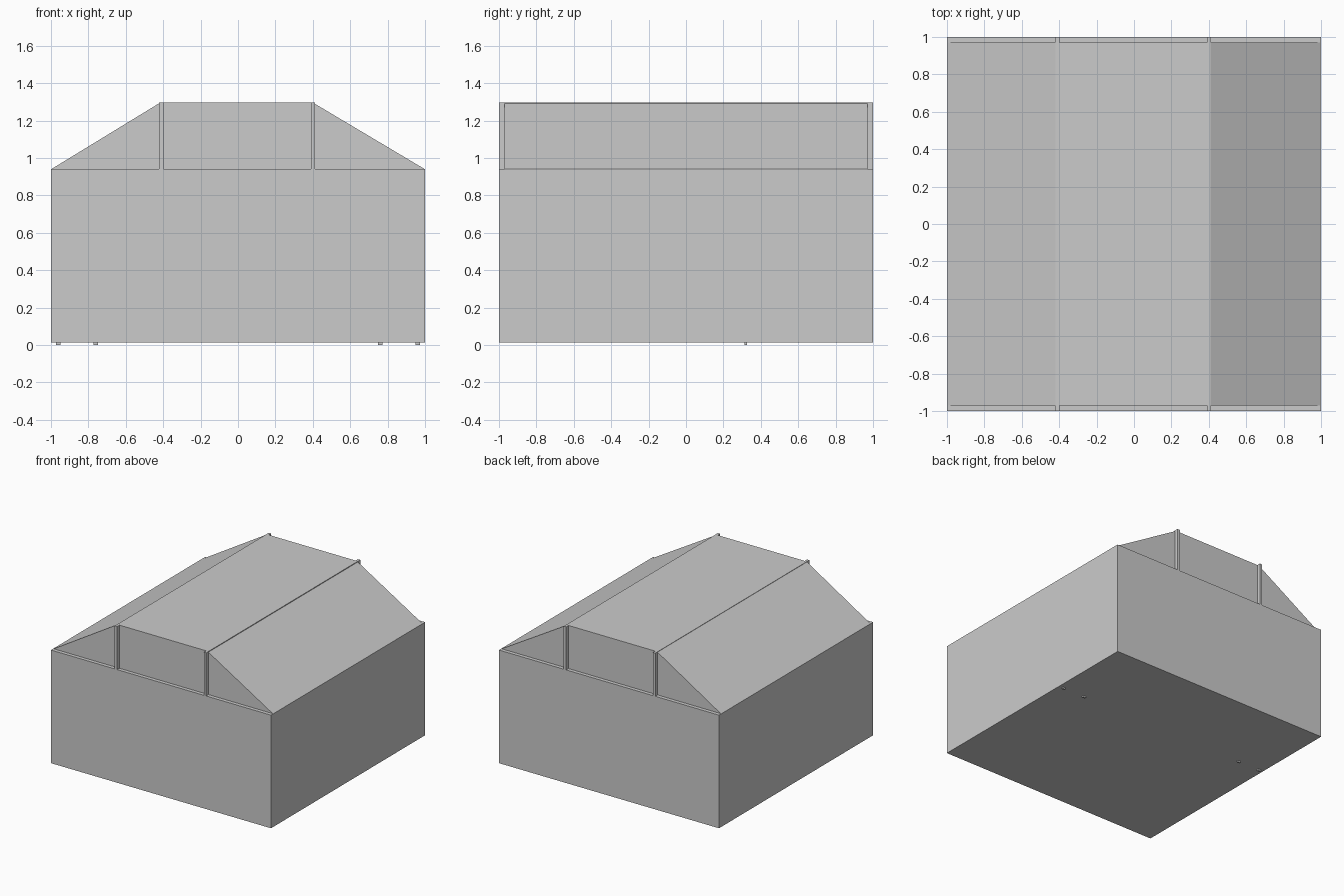
import bpy

if "Cube" in bpy.data.objects:
    bpy.data.objects.remove(bpy.data.objects["Cube"])


def prism(name, profile, y0, y1):
    """Extrude an x-z outline along y."""
    n = len(profile)
    verts = [(x, y, z) for y in (y0, y1) for x, z in profile]
    faces = [tuple(range(n)), tuple(range(2 * n - 1, n - 1, -1))]
    faces += [(i, i + n, (i + 1) % n + n, (i + 1) % n) for i in range(n)]
    mesh = bpy.data.meshes.new(name)
    mesh.from_pydata(verts, [], faces)
    obj = bpy.data.objects.new(name, mesh)
    bpy.context.collection.objects.link(obj)
    return obj


def box(name, x0, x1, y0, y1, z0, z1):
    return prism(name, [(x0, z0), (x1, z0), (x1, z1), (x0, z1)], y0, y1)


BASE, EAVE, RIDGE, END = 0.013, 0.942, 1.296, 0.97

# Main box body
box("body", -1, 1, -1, 1, BASE, EAVE)

# Hipped top: flat centre slightly proud of the two slopes
prism("roof", [(-0.995, EAVE), (0.995, EAVE), (0.41, RIDGE - 0.006),
               (0.41, RIDGE), (-0.42, RIDGE), (-0.42, RIDGE - 0.003)], -END, END)

# Slim posts on both gable ends
for end, (y0, y1) in {"front": (-1, -END), "back": (END, 1)}.items():
    for side, x in (("left", -0.41), ("right", 0.40)):
        box(f"{end}_{side}_post", x - 0.011, x + 0.011, y0, y1, EAVE, RIDGE)

# Tiny pegs under the floor
for i, x in enumerate((-0.96, -0.76, 0.76, 0.96)):
    box(f"peg_{i + 1}", x - 0.012, x + 0.012, 0.313, 0.327, 0, BASE)
